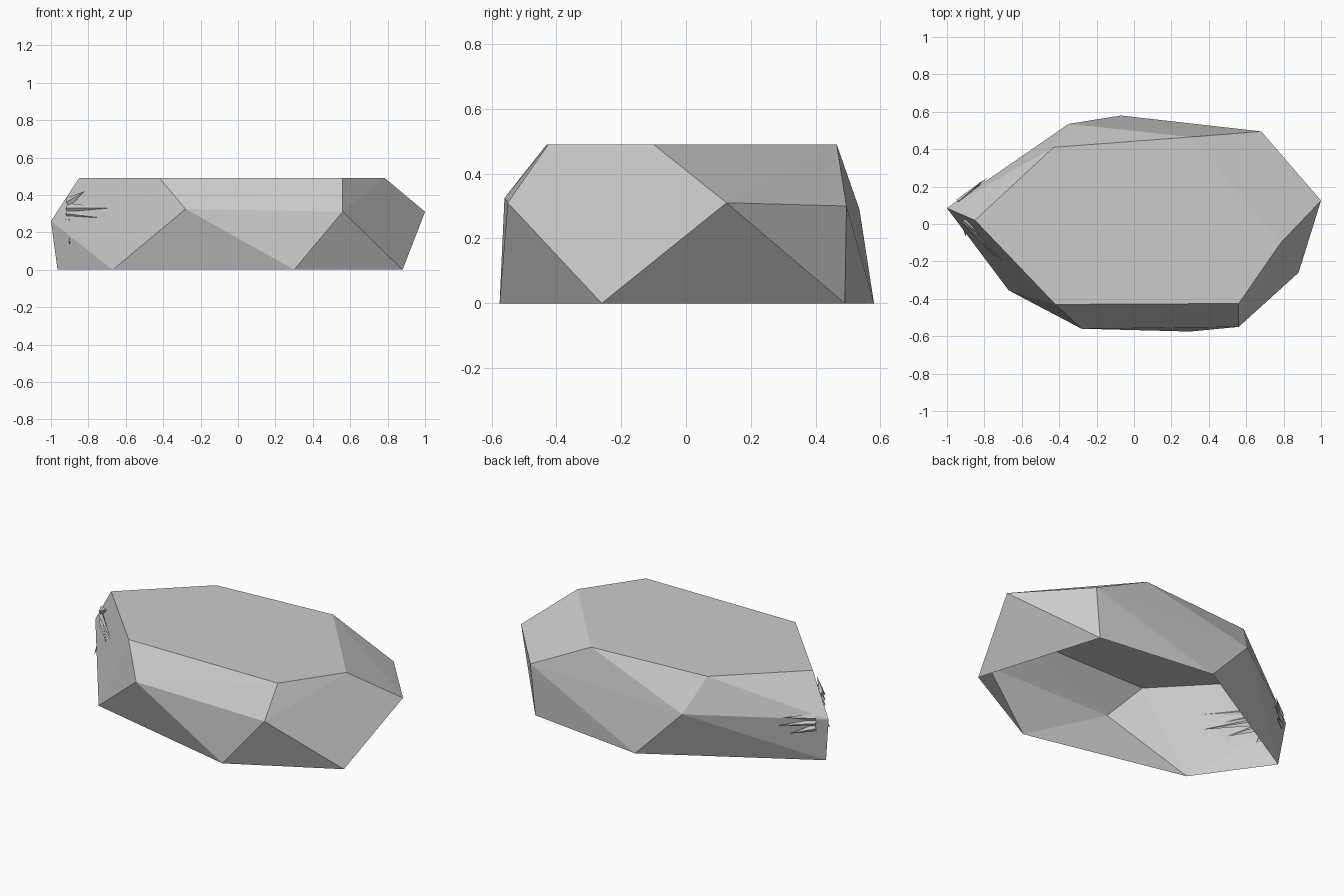
import bpy
import bmesh
from mathutils import Vector

cube = bpy.data.objects.get("Cube")
if cube:
    bpy.data.objects.remove(cube)

# Single stone colour
stone = bpy.data.materials.new("stone grey")
stone.use_nodes = True
grey = (0.6, 0.6, 0.6, 1)
stone.diffuse_color = grey
bsdf = next(n for n in stone.node_tree.nodes if n.type == "BSDF_PRINCIPLED")
bsdf.inputs["Base Color"].default_value = grey


def finish(bm, name):
    mesh = bpy.data.meshes.new(name)
    bm.to_mesh(mesh)
    bm.free()
    mesh.materials.append(stone)
    obj = bpy.data.objects.new(name, mesh)
    bpy.context.collection.objects.link(obj)
    return obj


# Rock shell: three staggered rings of corners wrapped in flat facets
TOP = 0.49
top_ring = [(-0.85, 0.02), (-0.43, 0.41), (0.30, 0.465),
            (0.785, -0.10), (0.56, -0.425), (-0.42, -0.43)]
waist = [(-1.0, 0.085, 0.26), (-0.35, 0.535, 0.29), (0.68, 0.495, 0.30),
         (1.0, 0.125, 0.31), (0.56, -0.55, 0.31), (-0.28, -0.56, 0.325)]
foot_ring = [(-0.965, 0.06), (-0.07, 0.58), (0.65, 0.49),
             (0.88, -0.26), (0.30, -0.575), (-0.67, -0.355)]
corners = [(x, y, TOP) for x, y in top_ring] + waist + [(x, y, 0) for x, y in foot_ring]

bm = bmesh.new()
for co in corners:
    bm.verts.new(co)
bmesh.ops.convex_hull(bm, input=bm.verts[:])
bmesh.ops.recalc_face_normals(bm, faces=bm.faces[:])
# The underside is open
underside = [f for f in bm.faces if all(v.co.z < 0.001 for v in f.verts)]
bmesh.ops.delete(bm, geom=underside, context="FACES")
bmesh.ops.dissolve_limit(bm, angle_limit=0.03, verts=bm.verts[:], edges=bm.edges[:])
finish(bm, "rock_shell")


# Splinters: thin shards fanning out from the pointed end
def add_shard(bm, base, tip, width):
    base, tip = Vector(base), Vector(tip)
    along = (tip - base).normalized()
    up = along.cross(Vector((0, 0, 1))).cross(along).normalized()
    side = along.cross(up)
    ring = [bm.verts.new(base + up * width), bm.verts.new(base - up * width),
            bm.verts.new(base + side * width * 0.6), bm.verts.new(base - side * width * 0.6)]
    ring.append(bm.verts.new(tip))
    bmesh.ops.convex_hull(bm, input=ring)


front_tips = [(-0.82, -0.06, 0.42), (-0.68, -0.22, 0.33), (-0.75, -0.17, 0.28),
              (-0.68, -0.23, 0.24), (-0.78, -0.16, 0.20), (-0.90, -0.07, 0.13)]
back_tips = [(-0.80, 0.24, 0.28), (-0.78, 0.25, 0.23), (-0.83, 0.21, 0.18)]
bm = bmesh.new()
for i, tip in enumerate(front_tips):
    add_shard(bm, (-0.91, 0.015, 0.36 - 0.03 * i), tip, 0.026)
for i, tip in enumerate(back_tips):
    add_shard(bm, (-0.94, 0.12, 0.27 - 0.03 * i), tip, 0.022)
bmesh.ops.recalc_face_normals(bm, faces=bm.faces[:])
finish(bm, "splinters")
